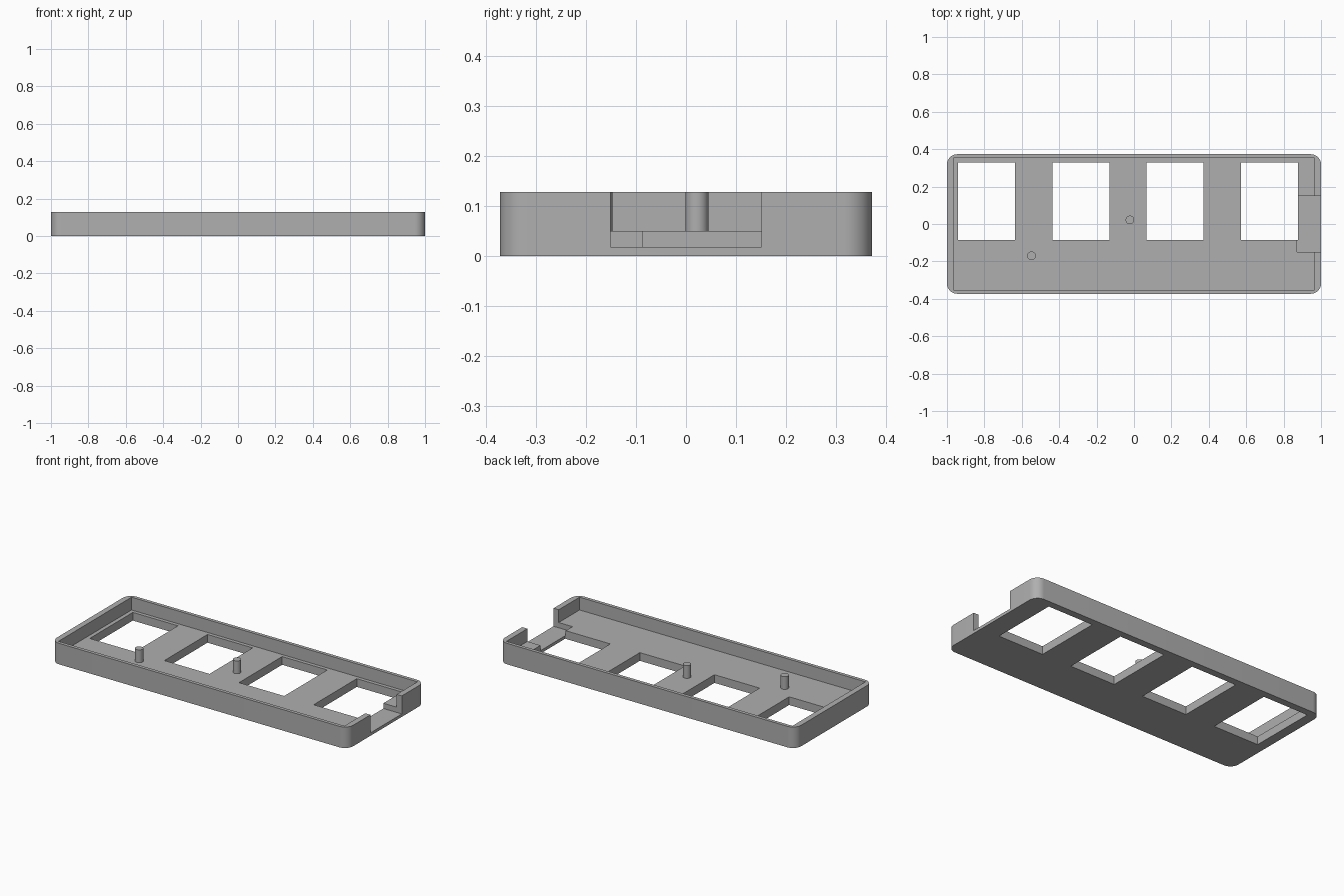
import bpy
import bmesh
from math import radians
from mathutils import Vector

cube = bpy.data.objects.get("Cube")
if cube:
    bpy.data.objects.remove(cube, do_unlink=True)

HALF_Y, HEIGHT, FLOOR = 0.373, 0.128, 0.05
OVER = HEIGHT + 0.1

grey = bpy.data.materials.new("mid grey")
grey.use_nodes = True
grey.diffuse_color = (0.43, 0.43, 0.43, 1)
grey.node_tree.nodes["Principled BSDF"].inputs["Base Color"].default_value = grey.diffuse_color


def add_object(name, bm):
    mesh = bpy.data.meshes.new(name)
    bm.to_mesh(mesh)
    bm.free()
    mesh.materials.append(grey)
    obj = bpy.data.objects.new(name, mesh)
    bpy.context.collection.objects.link(obj)
    return obj


def box(name, low, high, corner=0):
    """Box between two corners, optionally with rounded upright edges."""
    low, high = Vector(low), Vector(high)
    bm = bmesh.new()
    bmesh.ops.create_cube(bm, size=1)
    for v in bm.verts:
        v.co = (low + high) / 2 + v.co * (high - low)
    if corner:
        upright = [e for e in bm.edges
                   if abs(e.verts[0].co.z - e.verts[1].co.z) > 0.01]
        bmesh.ops.bevel(bm, geom=upright, offset=corner, segments=10,
                        profile=0.5, affect='EDGES')
    return add_object(name, bm)


def smooth(obj):
    bpy.ops.object.select_all(action='DESELECT')
    obj.select_set(True)
    bpy.context.view_layer.objects.active = obj
    bpy.ops.object.shade_smooth_by_angle(angle=radians(30))


def cut(obj, cutter):
    cutter.hide_render = True
    mod = obj.modifiers.new("cut", 'BOOLEAN')
    mod.operation, mod.solver, mod.object = 'DIFFERENCE', 'EXACT', cutter
    bpy.context.view_layer.objects.active = obj
    bpy.ops.object.modifier_apply(modifier=mod.name)
    bpy.data.objects.remove(cutter, do_unlink=True)


# Tray body with rounded corners
tray = box("tray", (-1, -HALF_Y, 0), (1, HALF_Y, HEIGHT), corner=0.055)

# Open interior, leaving the floor and the rim
cut(tray, box("interior_cutter", (-0.965, -0.352, FLOOR), (0.965, 0.352, OVER)))

# Row of four windows through the floor
for i in range(4):
    x = -0.941 + i * 0.504
    cut(tray, box("window_cutter", (x, -0.086, -0.1), (x + 0.305, 0.33, OVER)))

# Notch through the left end wall, sunk into the floor
cut(tray, box("notch_cutter", (0.872, -0.151, 0.018), (1.1, 0.151, OVER)))
smooth(tray)

# Two locating posts standing on the floor
for name, x, y in (("middle_post", -0.022, 0.022), ("right_post", -0.548, -0.17)):
    bm = bmesh.new()
    depth = HEIGHT - FLOOR + 0.01
    bmesh.ops.create_cone(bm, cap_ends=True, segments=32, radius1=0.023,
                          radius2=0.023, depth=depth)
    bmesh.ops.translate(bm, verts=bm.verts, vec=(x, y, HEIGHT - depth / 2))
    smooth(add_object(name, bm))
